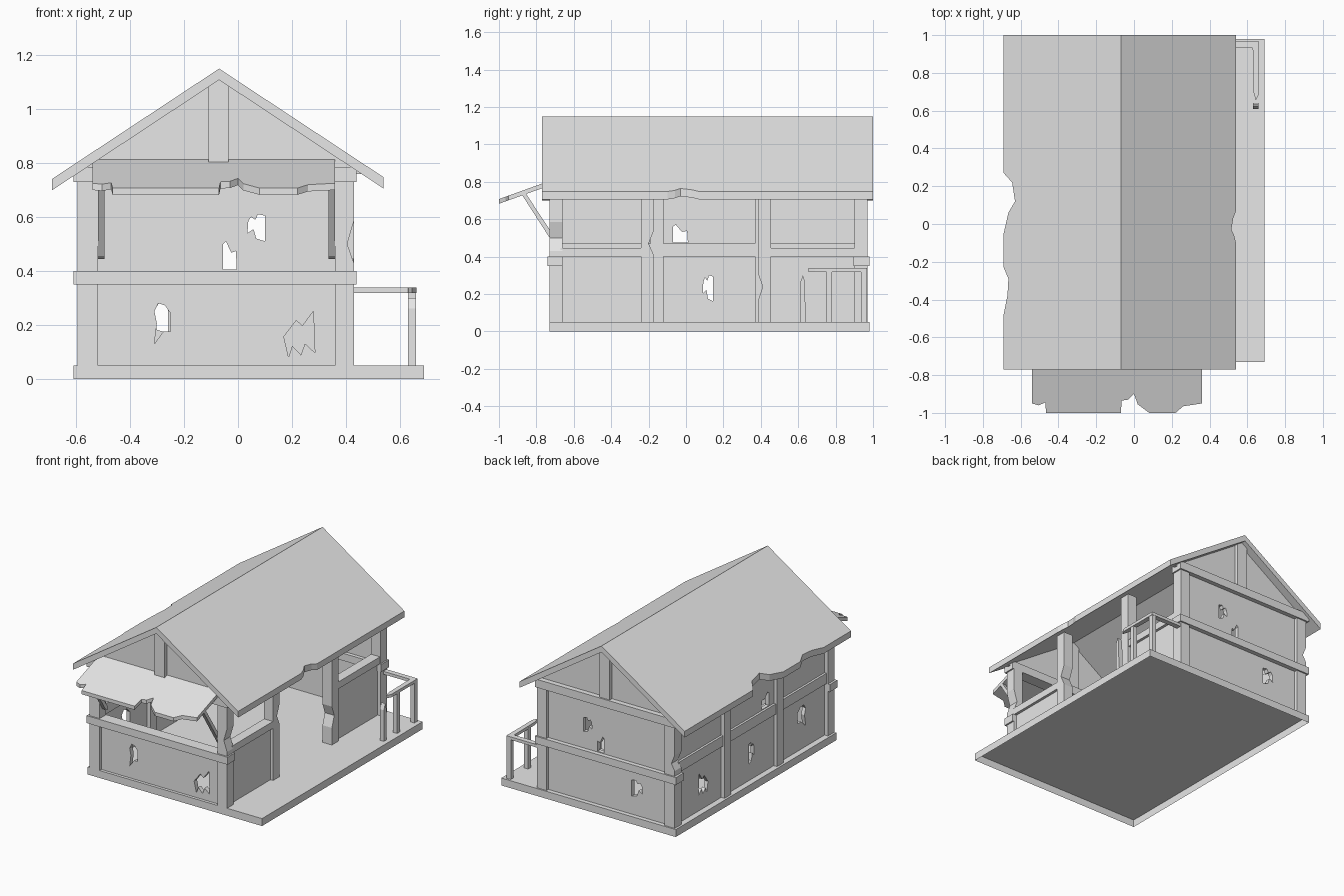
import bpy, bmesh

cube = bpy.data.objects.get("Cube")
if cube:
    bpy.data.objects.remove(cube, do_unlink=True)

grey = bpy.data.materials.new("plain_grey")
grey.use_nodes = True
grey.diffuse_color = (0.8, 0.8, 0.8, 1)
grey.node_tree.nodes["Principled BSDF"].inputs["Base Color"].default_value = (0.8, 0.8, 0.8, 1)


def make(name, bm):
    bmesh.ops.recalc_face_normals(bm, faces=bm.faces)
    mesh = bpy.data.meshes.new(name)
    bm.to_mesh(mesh)
    bm.free()
    mesh.materials.append(grey)
    obj = bpy.data.objects.new(name, mesh)
    bpy.context.collection.objects.link(obj)
    return obj


def loft(name, lower, upper):
    """Solid between two matching outlines."""
    bm = bmesh.new()
    a = [bm.verts.new(p) for p in lower]
    b = [bm.verts.new(p) for p in upper]
    bm.faces.new(a)
    bm.faces.new(b)
    for i in range(len(a)):
        j = (i + 1) % len(a)
        bm.faces.new((a[i], a[j], b[j], b[i]))
    return make(name, bm)


def prism(name, pts, axis, start, end):
    """Outline in the plane across an axis, extruded along it."""
    def place(p, d):
        return {"x": (d, *p), "y": (p[0], d, p[1]), "z": (*p, d)}[axis]
    return loft(name, [place(p, start) for p in pts], [place(p, end) for p in pts])


def box(name, x, y, z):
    return prism(name, [(x[0], y[0]), (x[1], y[0]), (x[1], y[1]), (x[0], y[1])], "z", *z)


def plate(name, outline, height, thick):
    """Sloping sheet whose height follows a function of x and y."""
    return loft(name, [(x, y, height(x, y) - thick) for x, y in outline],
                [(x, y, height(x, y)) for x, y in outline])


def cut(obj, pts, axis, start, end):
    cutter = prism("cutter", pts, axis, start, end)
    cutter.hide_render = True
    mod = obj.modifiers.new("cut", "BOOLEAN")
    mod.operation, mod.solver, mod.object = "DIFFERENCE", "EXACT", cutter
    bpy.context.view_layer.update()
    result = bpy.data.meshes.new_from_object(
        obj.evaluated_get(bpy.context.evaluated_depsgraph_get()))
    obj.modifiers.clear()
    obj.data = result
    bpy.data.objects.remove(cutter, do_unlink=True)


# Jagged hole outlines in a unit square
TALL = [(0, 0), (.55, .3), (1, .3), (1, .75), (.65, .95), (.25, 1), (0, .8), (.15, .5)]
WIDE = [(.15, 0), (.27, .25), (.55, .05), (.68, .3), (1, .1), (.95, 1), (.6, .68), (.4, .8), (0, .45)]
SPLIT = [(0, .3), (.35, .45), (.5, .1), (1, 0), (1, .95), (.6, 1), (.45, .8), (.2, .9), (.05, .75)]
HORN = [(0, 0), (1, 0), (.95, .65), (.6, .6), (.2, 1), (0, .9)]


def hole(obj, shape, u, v, axis, at):
    pts = [(u[0] + (u[1] - u[0]) * p, v[0] + (v[1] - v[0]) * q) for p, q in shape]
    cut(obj, pts, axis, at - .1, at + .1)


# Open-bottomed platform
platform = box("platform", (-.61, .69), (-.73, .98), (0, .05))
bm = bmesh.new()
bm.from_mesh(platform.data)
bmesh.ops.delete(bm, geom=[f for f in bm.faces if f.normal.z < -.5], context="FACES_ONLY")
bm.to_mesh(platform.data)
bm.free()

# Upright posts
LEFT, RIGHT = (-.595, -.52), (.36, .43)
posts = {}
for side, x, mids in (("left", LEFT, (-.19, .37)), ("right", RIGHT, (-.24, .385))):
    for place, y in zip(("front", "middle_front", "middle_back", "back"),
                        (-.73, *mids, .9)):
        posts[side, place] = box(f"{side}_{place}_post", x, (y, y + .07), (.05, .78))

# Splintered notches in posts
cut(posts["right", "middle_front"], [(-.16, .38), (-.16, .57), (-.2, .47)], "x", .3, .5)
cut(posts["right", "middle_back"], [(.37, .12), (.41, .24), (.37, .35)], "x", .3, .5)
cut(posts["right", "front"], [(.44, .4), (.44, .62), (.405, .5)], "y", -.8, -.6)
cut(posts["left", "back"], [(-.61, .41), (-.57, .48), (-.61, .58)], "y", .8, 1)

# Cross beams, gable walls and king posts on both ends
for end, s, beam, wall in (("front", -1, (-.74, -.66), (-.705, -.685)),
                           ("back", 1, (.895, .98), (.925, .945))):
    box(f"{end}_middle_beam", (-.61, .44), beam, (.35, .4))
    box(f"{end}_top_beam", (-.61, .44), beam, (.73, .785))
    prism(f"{end}_gable", [(-.6, .76), (.46, .76), (-.07, 1.12)], "y", *wall)
    box(f"{end}_king_post", (-.11, -.035), (beam[0] + .01, beam[1] - .01), (.785, 1.115))

# Front and back walls
SPAN = (-.53, .37)
front_wall = box("front_wall", SPAN, (-.71, -.68), (.05, .36))
hole(front_wall, TALL, (-.31, -.25), (.13, .28), "y", -.7)
hole(front_wall, WIDE, (.17, .285), (.08, .25), "y", -.7)
back_wall = box("back_wall", SPAN, (.92, .95), (.05, .74))
hole(back_wall, SPLIT, (.035, .1), (.51, .61), "y", .93)
hole(back_wall, HORN, (-.055, -.005), (.405, .51), "y", .93)
hole(back_wall, SPLIT, (-.34, -.26), (.17, .285), "y", .93)

# Full left wall with its rail
left_wall = box("left_wall", (-.57, -.545), (-.68, .92), (.05, .78))
hole(left_wall, SPLIT, (.09, .145), (.16, .3), "x", -.56)
hole(left_wall, HORN[::-1], (-.07, .01), (.475, .57), "x", -.56)
hole(left_wall, WIDE, (.58, .68), (.14, .3), "x", -.56)
hole(left_wall, TALL, (-.46, -.37), (.19, .34), "x", -.56)
box("left_rail", (-.585, -.525), (-.67, .91), (.4, .47))

# Half walls on the right, either side of the doorway
for name, y in (("front", (-.67, -.23)), ("back", (.445, .91))):
    box(f"right_{name}_half_wall", (.385, .41), y, (.05, .41))
    box(f"right_{name}_rail", (.362, .428), y, (.4, .447))

# Roof slopes with broken eaves
def roof_height(x, y):
    return 1.15 - .66 * abs(x + .07)


plate("left_roof", [(-.07, 1), (-.69, 1), (-.69, .27), (-.645, .22), (-.63, .12), (-.665, .06),
                    (-.69, -.05), (-.69, -.23), (-.665, -.29), (-.67, -.38), (-.69, -.48),
                    (-.69, -.77), (-.07, -.77)], roof_height, .042)
plate("right_roof", [(-.07, 1), (.54, 1), (.54, .07), (.525, .03), (.515, -.03), (.53, -.06),
                     (.54, -.1), (.54, -.77), (-.07, -.77)], roof_height, .042)

# Torn awning with struts
plate("awning", [(-.54, -.7), (-.54, -.95), (-.505, -.96), (-.47, -.945), (-.465, -1), (-.07, -1),
                 (-.065, -.935), (-.03, -.93), (0, -.9), (.02, -.955), (.08, -1), (.22, -1),
                 (.26, -.965), (.36, -.95), (.36, -.7)],
      lambda x, y: .79 + .36 * (y + .77), .025)
for side, x in (("left", -.52), ("right", .335)):
    prism(f"{side}_awning_strut", [(-.88, .735), (-.855, .735), (-.68, .47), (-.68, .445), (-.7, .455)],
          "x", x, x + .025)

# Porch railing, broken at its front end
for i, y in enumerate((.75, .935)):
    box(f"railing_post_{i + 1}", (.63, .66), (y, y + .03), (.05, .325))
prism("broken_railing_post", [(.61, .05), (.64, .05), (.635, .27), (.625, .3), (.61, .26)],
      "x", .63, .66)
prism("railing_side", [(.628, .965), (.662, .965), (.662, .69), (.645, .655), (.632, .7)],
      "z", .318, .338)
box("railing_back", (.43, .662), (.932, .967), (.318, .338))
